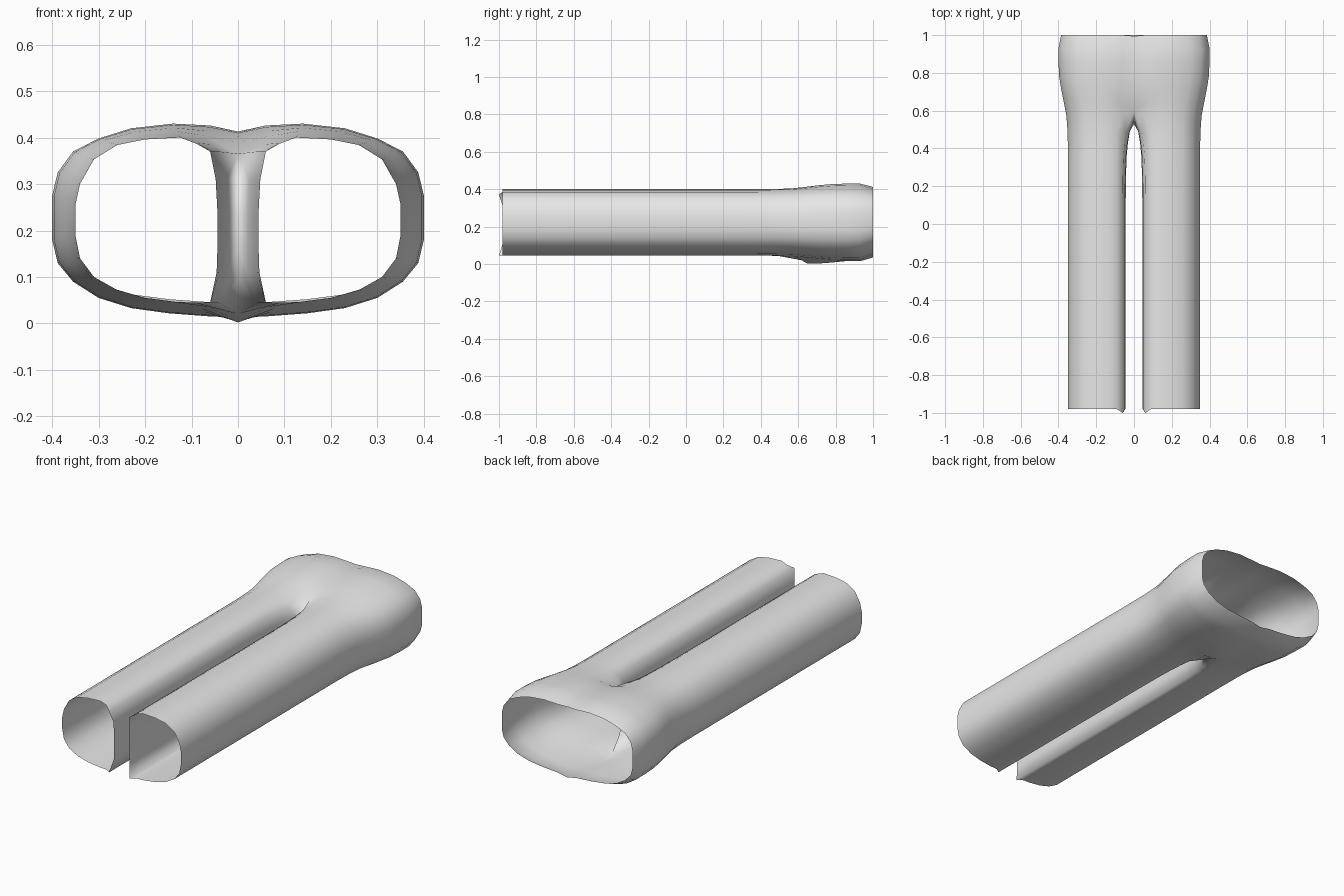
import bpy, bmesh

if "Cube" in bpy.data.objects:
    bpy.data.objects.remove(bpy.data.objects["Cube"])

# Leg section (x, z): top inner corner, around the outside, bottom inner corner
LEG = [(.06, .37), (.09, .387), (.125, .40), (.2, .396), (.26, .384), (.31, .353),
       (.34, .30), (.35, .255), (.35, .19), (.34, .14), (.31, .10), (.26, .072),
       (.2, .055), (.13, .046), (.09, .045), (.06, .045)]
# Hip section: centre top, around the outside, centre bottom
HIP = [(0, .413), (.06, .426), (.14, .43), (.23, .42), (.30, .398), (.355, .37),
       (.388, .325), (.40, .275), (.40, .18), (.388, .13), (.355, .09), (.30, .055),
       (.23, .033), (.15, .022), (.06, .015), (0, .003)]
# Inner side of the leg (x, z), from bottom to top
INNER = [(.046, .11), (.044, .17), (.044, .235), (.048, .31)]
# Crotch seam (y, z) on the centre plane, from bottom to top
SEAM = [(.565, .09), (.535, .16), (.53, .235), (.55, .31)]


def mix(a, b, t):
    return a + (b - a) * t


def leg_ring(y, widen=0.0, pinch=0.0):
    """Closed ring: outer arc plus inner side drawn toward the centre."""
    pts = [(mix(a[0], b[0], widen), y, mix(a[1], b[1], widen)) for a, b in zip(LEG, HIP)]
    for i in (0, 15):
        pts[i] = (LEG[i][0] * (1 - pinch * .6), y, LEG[i][1])
    pts += [(x * (1 - pinch), y, z) for x, z in INNER]
    return pts


def hip_ring(y, widen, top, bottom):
    """Open arc whose ends lie on the centre plane."""
    pts = [(mix(a[0], b[0], widen), y, mix(a[1], b[1], widen)) for a, b in zip(LEG, HIP)]
    pts[0], pts[15] = (0, y, top), (0, y, bottom)
    return pts


# Leg rings from hem to crotch
rings = [leg_ring(-.98)]
for i in (0, 15):                       # pointed inner corners of the hem
    x, _, z = rings[0][i]
    rings[0][i] = (x, -1.0, z)
for y, widen, pinch in [(-.9, 0, 0), (-.4, 0, 0), (.1, 0, 0), (.25, 0, .03),
                        (.36, 0, .12), (.43, .01, .27), (.49, .04, .5)]:
    rings.append(leg_ring(y, widen, pinch))

# Ring at the crotch: outer arc joined to the centre seam
crotch = leg_ring(.57, .15)
crotch[0], crotch[15] = (0, .60, .365), (0, .62, .02)
crotch[1] = (.055, .58, .385)
crotch[14] = (.06, .59, .035)
crotch[16:] = [(0, y, z) for y, z in SEAM]
rings.append(crotch)

# Hip rings up to the waist
hips = [hip_ring(.65, .45, .39, .002), hip_ring(.71, .7, .403, .003),
        hip_ring(.78, .92, .41, .008), hip_ring(.86, 1, .413, .016),
        hip_ring(.93, 1, .412, .025)]
waist = []
for x, z in HIP:                        # slightly drawn in at the opening
    waist.append((x * .965, 1.0, mix(.035, .412, (z - .003) / .427)))
waist[0] = (0, .995, .408)
hips.append(waist)

bm = bmesh.new()
rows = [[bm.verts.new(p) for p in r] for r in rings]
for a, b in zip(rows, rows[1:]):
    n = len(a)
    for i in range(n):
        j = (i + 1) % n
        bm.faces.new((a[i], a[j], b[j], b[i]))
prev = rows[-1][:16]
for r in hips:
    cur = [bm.verts.new(p) for p in r]
    for i in range(15):
        bm.faces.new((prev[i], prev[i + 1], cur[i + 1], cur[i]))
    prev = cur
bmesh.ops.recalc_face_normals(bm, faces=bm.faces)
# Make the outermost face point outward
outer = max(bm.faces, key=lambda f: f.calc_center_median().x)
if outer.normal.x < 0:
    bmesh.ops.reverse_faces(bm, faces=bm.faces)
for f in bm.faces:
    f.smooth = True

me = bpy.data.meshes.new("trousers")
bm.to_mesh(me)
bm.free()
trousers = bpy.data.objects.new("trousers", me)
bpy.context.collection.objects.link(trousers)

# Left half
mirror = trousers.modifiers.new("left_half", 'MIRROR')
mirror.use_clip = True
mirror.merge_threshold = .001

cloth = bpy.data.materials.new("light_grey_cloth")
cloth.diffuse_color = (.8, .8, .8, 1)
cloth.use_nodes = True
cloth.node_tree.nodes["Principled BSDF"].inputs["Base Color"].default_value = cloth.diffuse_color
me.materials.append(cloth)
